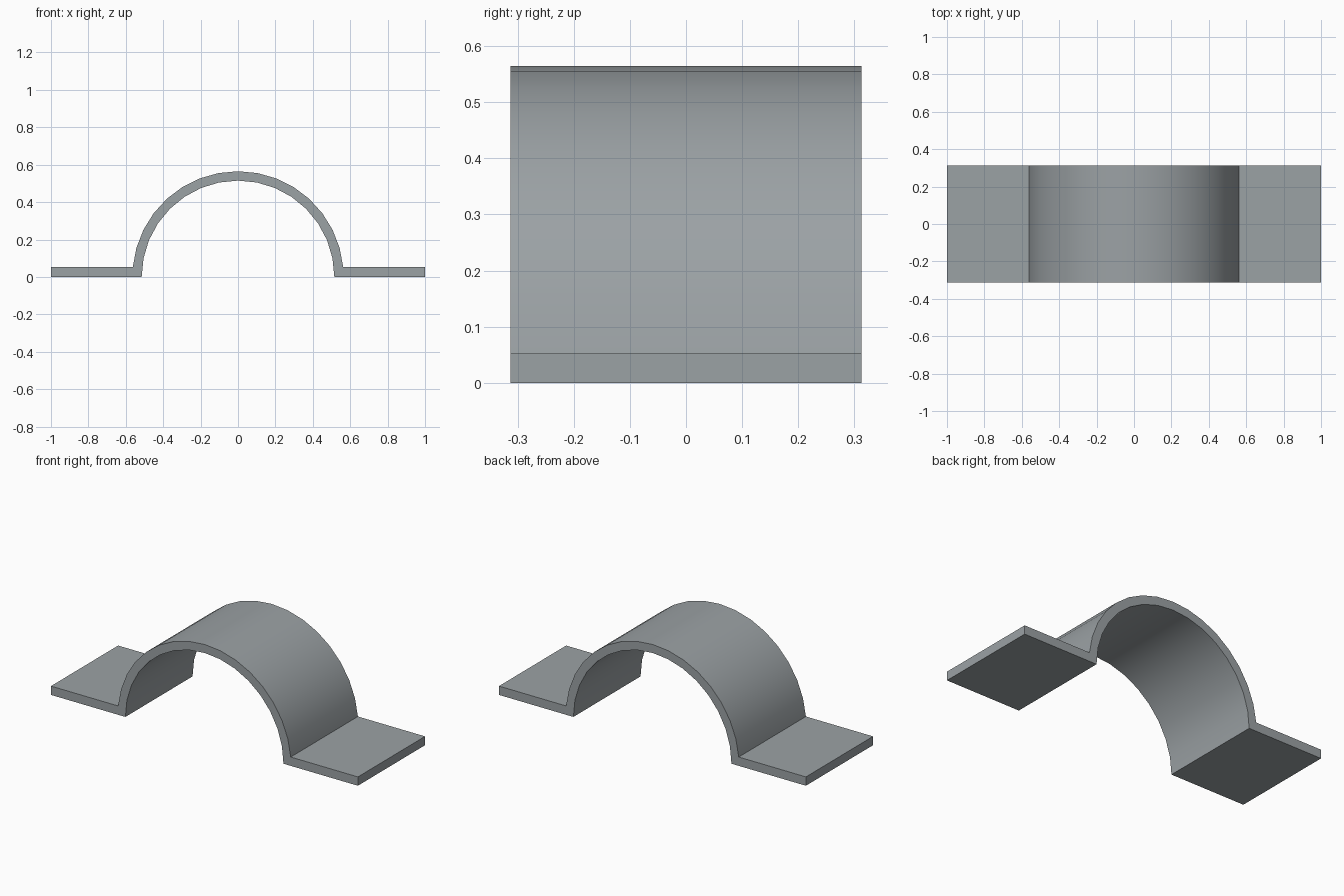
import bpy
import bmesh
from math import asin, cos, sin, pi

if "Cube" in bpy.data.objects:
    bpy.data.objects.remove(bpy.data.objects["Cube"], do_unlink=True)

OUTER, INNER = 0.565, 0.515      # arch radii
THICK, HALF_DEPTH = 0.052, 0.3125
SEGMENTS = 16

# Steel material
steel = bpy.data.materials.new("steel_grey")
steel.use_nodes = True
colour = (0.33, 0.36, 0.375, 1.0)
steel.diffuse_color = colour
steel.node_tree.nodes["Principled BSDF"].inputs["Base Color"].default_value = colour


def arc(radius, start, end):
    """Points along an arc in the front plane, as (x, z)."""
    step = (end - start) / SEGMENTS
    return [(radius * cos(start + i * step), radius * sin(start + i * step))
            for i in range(SEGMENTS + 1)]


# Saddle outline: right flange, outer arch, left flange, inner arch
rise = asin(THICK / OUTER)
outline = [(1, 0), (1, THICK)] + arc(OUTER, rise, pi - rise)
outline += [(-1, THICK), (-1, 0)] + arc(INNER, pi, 0)

# Extrude the outline through the depth of the strap
bm = bmesh.new()
profile = bm.faces.new([bm.verts.new((x, -HALF_DEPTH, z)) for x, z in outline])
result = bmesh.ops.extrude_face_region(bm, geom=[profile], use_keep_orig=True)
moved = [v for v in result["geom"] if isinstance(v, bmesh.types.BMVert)]
bmesh.ops.translate(bm, verts=moved, vec=(0, 2 * HALF_DEPTH, 0))
bmesh.ops.recalc_face_normals(bm, faces=bm.faces)

mesh = bpy.data.meshes.new("saddle_strap")
bm.to_mesh(mesh)
bm.free()
mesh.materials.append(steel)
strap = bpy.data.objects.new("saddle_strap", mesh)
bpy.context.collection.objects.link(strap)

# Smooth arch with sharp edges
bpy.ops.object.select_all(action="DESELECT")
strap.select_set(True)
bpy.context.view_layer.objects.active = strap
bpy.ops.object.shade_smooth_by_angle(angle=pi / 6)
